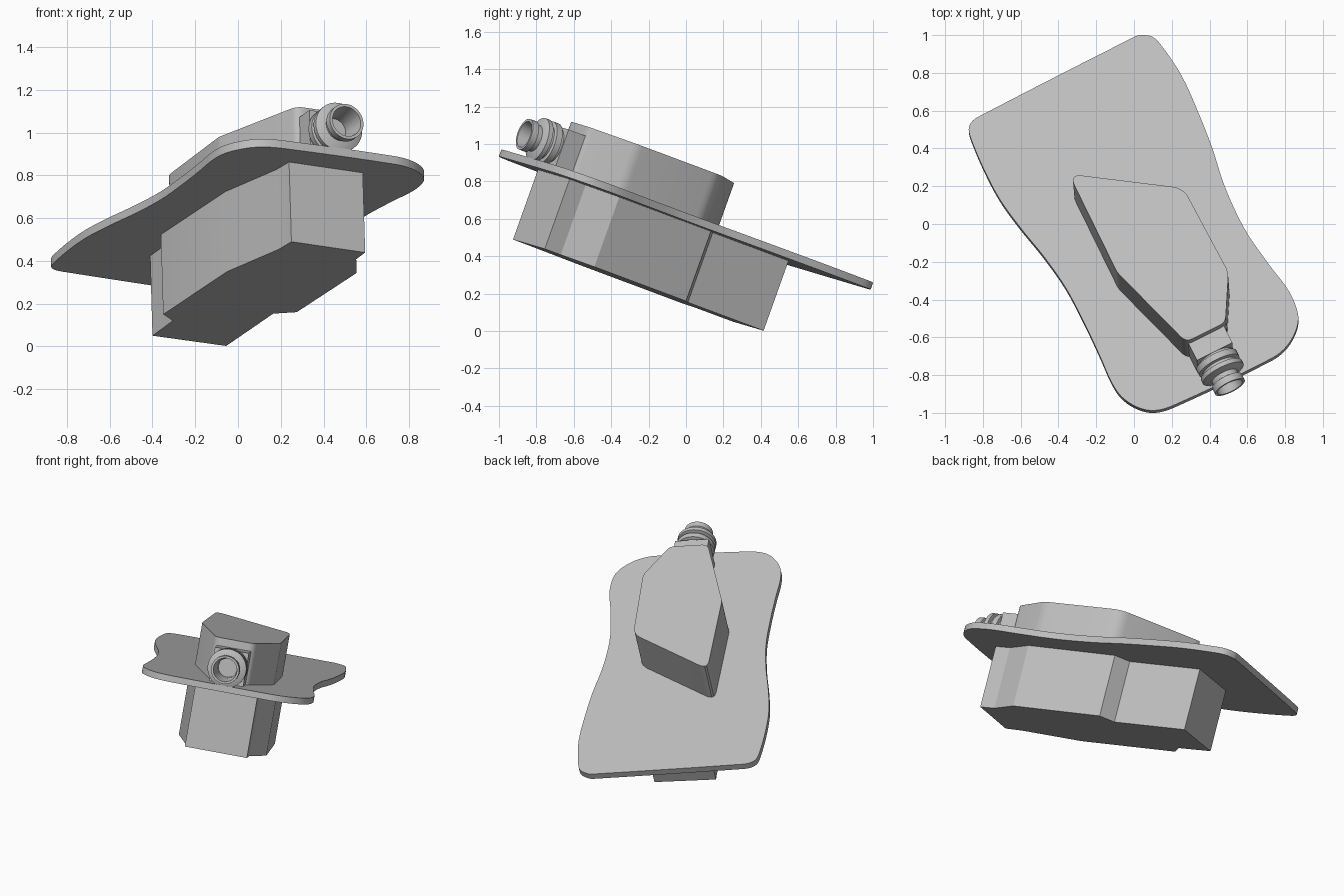
import bpy, bmesh, math
from mathutils import Vector, Matrix

cube = bpy.data.objects.get("Cube")
if cube:
    bpy.data.objects.remove(cube, do_unlink=True)

# Single grey material
grey = bpy.data.materials.new("plain grey")
grey.use_nodes = True
colour = (0.52, 0.52, 0.52, 1)
grey.diffuse_color = colour
grey.node_tree.nodes["Principled BSDF"].inputs["Base Color"].default_value = colour

# Tilted mounting plane: z = BASE + SX * x + SY * y
BASE, SX, SY = 0.615, 0.03, -0.357
NORMAL = Vector((-SX, -SY, 1)).normalized()


def on_plane(x, y, h, ref=0.0):
    """Point whose plan position is x, y at height ref, slid along the normal to h."""
    foot = Vector((x, y, 0)) - NORMAL * ref
    foot.z = BASE + SX * foot.x + SY * foot.y
    return foot + NORMAL * h


def finish(name, bm, angle=25):
    bmesh.ops.recalc_face_normals(bm, faces=bm.faces[:])
    mesh = bpy.data.meshes.new(name)
    bm.to_mesh(mesh)
    bm.free()
    mesh.materials.append(grey)
    obj = bpy.data.objects.new(name, mesh)
    bpy.context.collection.objects.link(obj)
    bpy.ops.object.select_all(action='DESELECT')
    obj.select_set(True)
    bpy.context.view_layer.objects.active = obj
    bpy.ops.object.shade_smooth_by_angle(angle=math.radians(angle))
    return obj


def prism(name, outline, low, high, ref=0.0):
    """Extrude a plan outline along the plane normal."""
    bm = bmesh.new()
    face = bm.faces.new([bm.verts.new(on_plane(x, y, low, ref)) for x, y in outline])
    top = bmesh.ops.extrude_face_region(bm, geom=[face])["geom"]
    bmesh.ops.translate(bm, vec=NORMAL * (high - low),
                        verts=[v for v in top if isinstance(v, bmesh.types.BMVert)])
    return finish(name, bm)


def flowing(points, steps=5):
    """Closed smooth curve through the points."""
    pts = [Vector(p) for p in points]
    result = []
    for i, b in enumerate(pts):
        a, c, d = pts[i - 1], pts[(i + 1) % len(pts)], pts[(i + 2) % len(pts)]
        span = (c - b).length
        m1 = (c - a) * (span / ((c - b).length + (b - a).length))
        m2 = (d - b) * (span / ((d - c).length + span))
        for k in range(steps):
            t = k / steps
            result.append(b * (2*t**3 - 3*t**2 + 1) + m1 * (t**3 - 2*t**2 + t)
                          + c * (3*t**2 - 2*t**3) + m2 * (t**3 - t**2))
    return result


def rounded(corners, steps=5):
    """Polygon with each corner (x, y, radius) rounded."""
    result = []
    for i, (x, y, r) in enumerate(corners):
        p = Vector((x, y))
        before = Vector(corners[i - 1][:2])
        after = Vector(corners[(i + 1) % len(corners)][:2])
        a = p + (before - p).normalized() * r
        c = p + (after - p).normalized() * r
        for k in range(steps + 1):
            t = k / steps
            result.append(a * (1 - t)**2 + p * 2 * t * (1 - t) + c * t * t)
    return result


# Flange plate with waisted sides
plate = [(0.03, 1.0), (-0.01, 0.985), (-0.82, 0.57), (-0.86, 0.54), (-0.875, 0.5), (-0.855, 0.43),
         (-0.79, 0.28), (-0.71, 0.13), (-0.605, -0.015), (-0.475, -0.175),
         (-0.36, -0.34), (-0.26, -0.53), (-0.18, -0.7), (-0.12, -0.835),
         (-0.065, -0.915), (0.02, -0.97), (0.11, -0.987), (0.22, -0.955),
         (0.73, -0.71), (0.81, -0.645), (0.86, -0.555), (0.868, -0.475),
         (0.82, -0.355), (0.715, -0.215), (0.585, -0.025), (0.48, 0.2),
         (0.415, 0.4), (0.345, 0.58), (0.255, 0.78), (0.16, 0.925), (0.1, 0.99)]
prism("flange_plate", flowing(plate), -0.04, 0.0)

# Housing above the plate
upper = [(-0.345, 0.265, 0.07), (0.262, 0.19, 0.06), (0.5, -0.255, 0.03),
         (0.484, -0.52, 0.03), (0.275, -0.625, 0.04), (-0.09, -0.255, 0.02)]
prism("upper_housing", rounded(upper), -0.01, 0.26, ref=0.26)

# Housing below the plate
lower = [(-0.4, 0.252), (-0.055, 0.415), (0.165, 0.01), (0.275, 0.0),
         (0.555, -0.49), (0.553, -0.67), (0.595, -0.755), (0.25, -0.925),
         (0.19, -0.83), (-0.05, -0.56), (-0.35, -0.024), (-0.305, 0.064)]
prism("lower_housing", lower, -0.436, -0.03, ref=-0.436)

# Connector block on the front end of the upper housing
AXIS_H = 0.107
along, across = Vector((0.45, -0.89)), Vector((0.89, 0.45))
start = Vector((0.385, -0.62))
block = [start + along * s + across * w
         for s, w in ((-0.08, -0.105), (0.1, -0.105), (0.1, 0.105), (-0.08, 0.105))]
prism("connector_block", block, -0.01, 0.21, ref=AXIS_H)

# Hollow turned connector: radius and distance along its axis
lathe = [(0.0, 0.08), (0.1, 0.08), (0.1, 0.115), (0.118, 0.12), (0.118, 0.155),
         (0.098, 0.16), (0.098, 0.175), (0.12, 0.18), (0.12, 0.205), (0.098, 0.215),
         (0.074, 0.22), (0.074, 0.245), (0.087, 0.25), (0.087, 0.288),
         (0.073, 0.288), (0.06, 0.2), (0.06, 0.15), (0.0, 0.15)]
origin = on_plane(*start, AXIS_H, AXIS_H)
axis = (on_plane(*(start + along), AXIS_H, AXIS_H) - origin).normalized()
side = NORMAL.cross(axis)
bm = bmesh.new()
verts = [bm.verts.new(origin + axis * s + side * r) for r, s in lathe]
edges = [bm.edges.new(pair) for pair in zip(verts, verts[1:])]
bmesh.ops.spin(bm, geom=verts + edges, cent=origin, axis=axis,
               angle=2 * math.pi, steps=40)
bmesh.ops.remove_doubles(bm, verts=bm.verts[:], dist=0.0005)
finish("connector_barrel", bm, 30)
